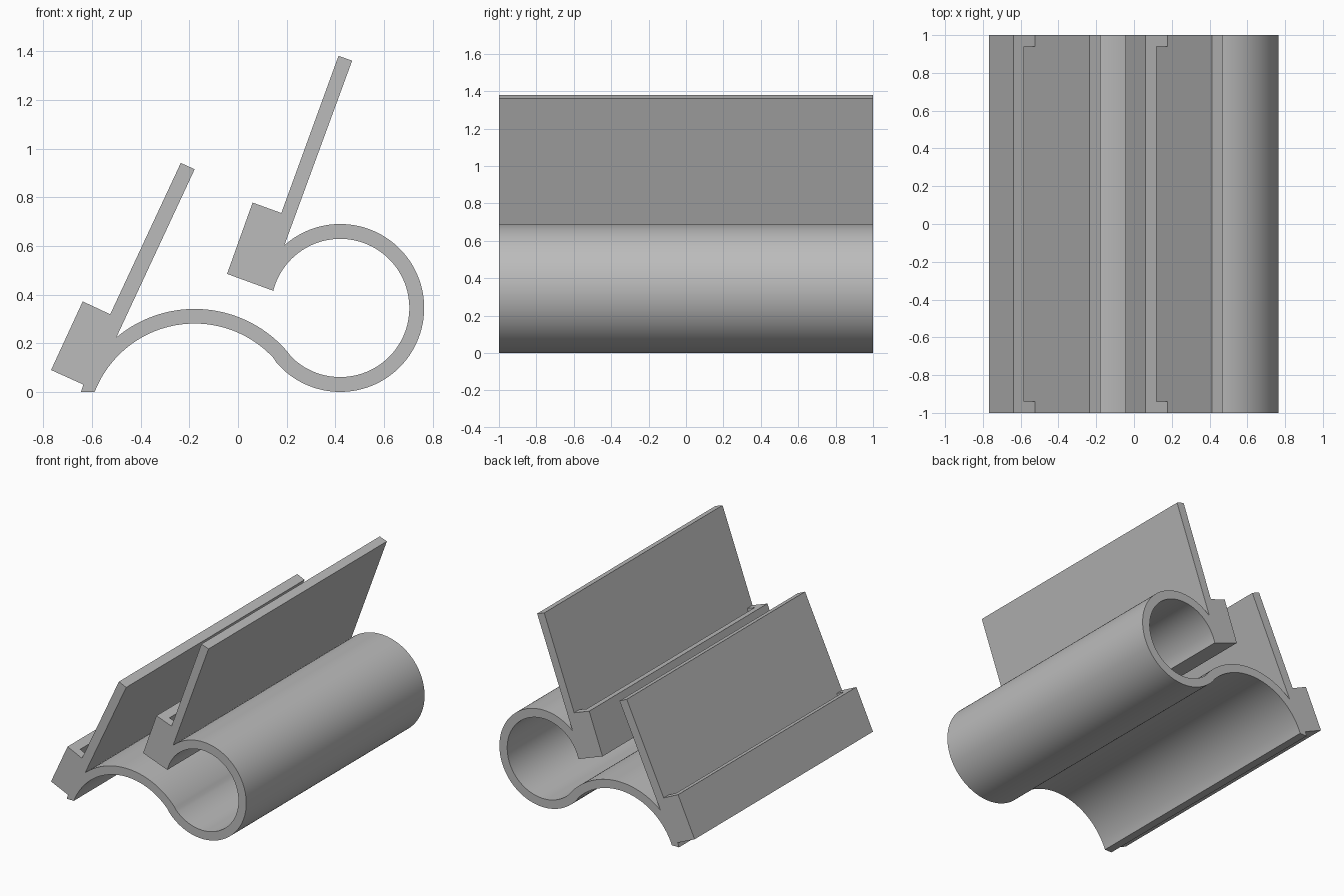
import bpy
import bmesh
from math import cos, sin, radians
from mathutils import Vector

cube = bpy.data.objects.get("Cube")
if cube:
    bpy.data.objects.remove(cube, do_unlink=True)

HALF_LENGTH = 1.0
SLOT_HALF, SLOT_WIDTH, SLOT_DEPTH = 0.94, 0.062, 0.2

grey = bpy.data.materials.new("plain grey")
grey.use_nodes = True
colour = (0.5, 0.5, 0.5, 1)
grey.diffuse_color = colour
grey.node_tree.nodes["Principled BSDF"].inputs["Base Color"].default_value = colour


def arc(centre, radius, start, end, steps):
    """Points on a circle in the xz plane, angles in degrees."""
    angles = [radians(start + (end - start) * i / steps) for i in range(steps + 1)]
    return [(centre[0] + radius * cos(a), centre[1] + radius * sin(a)) for a in angles]


def extrude_profile(name, points, half):
    """Prism along y from a closed xz outline."""
    bm = bmesh.new()
    face = bm.faces.new([bm.verts.new((x, -half, z)) for x, z in points])
    moved = bmesh.ops.extrude_face_region(bm, geom=[face])["geom"]
    bmesh.ops.translate(bm, vec=(0, 2 * half, 0),
                        verts=[v for v in moved if isinstance(v, bmesh.types.BMVert)])
    bmesh.ops.recalc_face_normals(bm, faces=bm.faces)
    mesh = bpy.data.meshes.new(name)
    bm.to_mesh(mesh)
    bm.free()
    mesh.materials.append(grey)
    obj = bpy.data.objects.new(name, mesh)
    bpy.context.collection.objects.link(obj)
    return obj


# S-shaped wall: low arch flowing into an open tube
arch, tube = (-0.178, -0.16), (0.42, 0.345)
arch_in, arch_out, tube_in, tube_out = 0.441, 0.501, 0.284, 0.345
bend = 40.2

# Block and plate corners, from block foot to plate root
left_plate = [(-0.635, 0.03), (-0.768, 0.09), (-0.638, 0.372), (-0.525, 0.319),
              (-0.235, 0.941), (-0.178, 0.915)]
right_plate = [(-0.045, 0.485), (0.06, 0.778), (0.178, 0.735),
               (0.413, 1.381), (0.469, 1.361)]

outline = [(-0.645, 0)] + left_plate[:1] + left_plate[1:]
outline += arc(arch, arch_out, 130, bend, 40)
outline += arc(tube, tube_in, 180 + bend, 525.6, 80)[1:]
outline += right_plate
outline += arc(tube, tube_out, 131.7, bend - 180, 80)
outline += arc(arch, arch_in, bend, 158.7, 48)[1:]
body = extrude_profile("clip_body", outline, HALF_LENGTH)

# Slots in the blocks, running down the back of each plate
for name, corner, lean in (("left_slot", left_plate[3], 25), ("right_slot", right_plate[2], 20)):
    root = Vector(corner)
    up = Vector((sin(radians(lean)), cos(radians(lean))))
    side = Vector((-up.y, up.x)) * SLOT_WIDTH
    low, high = root - up * SLOT_DEPTH, root + up * 0.05
    cutter = extrude_profile(name, [low, high, high + side, low + side], SLOT_HALF)
    cutter.hide_render = True
    cut = body.modifiers.new(name, "BOOLEAN")
    cut.operation, cut.object, cut.solver = "DIFFERENCE", cutter, "EXACT"
    bpy.context.view_layer.objects.active = body
    bpy.ops.object.modifier_apply(modifier=cut.name)
    bpy.data.objects.remove(cutter, do_unlink=True)

# Smooth round walls, crisp corners
bpy.ops.object.select_all(action="DESELECT")
body.select_set(True)
bpy.context.view_layer.objects.active = body
bpy.ops.object.shade_smooth_by_angle(angle=radians(25))
